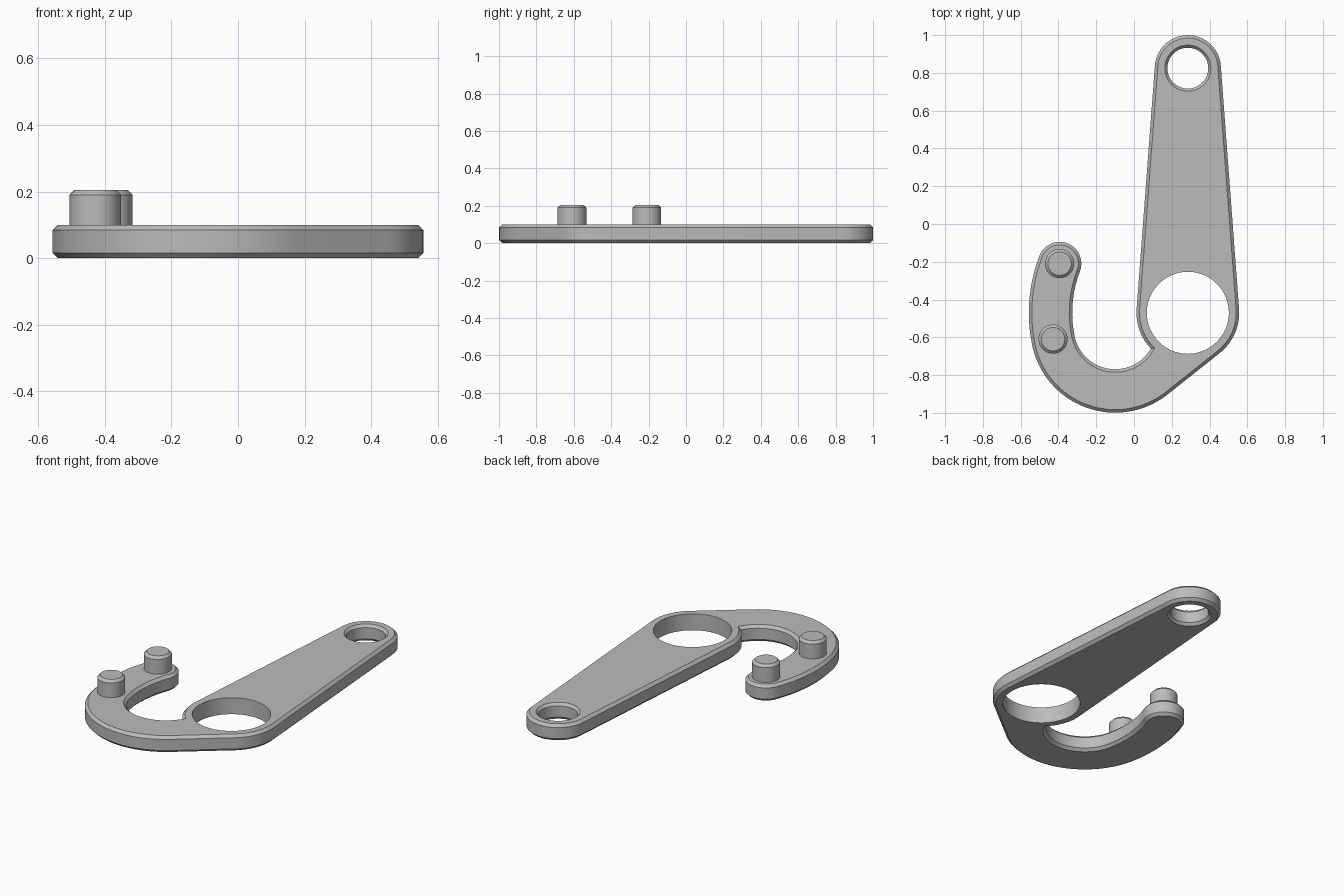
import bpy, bmesh
from math import pi, tau, acos, atan2, cos, sin, ceil
from mathutils import Vector

cube = bpy.data.objects.get("Cube")
if cube:
    bpy.data.objects.remove(cube, do_unlink=True)

THICK, CHAMFER = 0.10, 0.016
PIN_RADIUS, PIN_TOP = 0.077, 0.205

grey = bpy.data.materials.new("plain_grey")
grey.use_nodes = True
grey.diffuse_color = (0.5, 0.5, 0.5, 1)
grey.node_tree.nodes["Principled BSDF"].inputs["Base Color"].default_value = (0.5, 0.5, 0.5, 1)


def polar(centre, radius, angle):
    return centre + radius * Vector((cos(angle), sin(angle)))


def arc(centre, radius, start, end):
    steps = max(2, ceil(abs(end - start) / (tau / 96)))
    return [polar(centre, radius, start + (end - start) * i / steps) for i in range(steps + 1)]


def circle(centre, radius):
    return arc(centre, radius, 0, tau)[:-1]


def tangent_angle(p, rp, q, rq):
    """Angle of the outward normal on the straight edge running from circle p to circle q."""
    d = q - p
    return atan2(d.y, d.x) - acos((rp - rq) / d.length)


def inset(points, amount):
    """Mitred inward offset of a counter-clockwise outline."""
    result = []
    for i, p in enumerate(points):
        a = (p - points[i - 1]).normalized()
        b = (points[(i + 1) % len(points)] - p).normalized()
        na, nb = Vector((-a.y, a.x)), Vector((-b.y, b.x))
        result.append(p + (na + nb) * amount / (1 + na.dot(nb)))
    return result


def add_wall(bm, rings):
    """Join (outline, height) rings into a wall; return its first and last edge loops."""
    rows = [[bm.verts.new((p.x, p.y, z)) for p in pts] for pts, z in rings]
    for low, high in zip(rows, rows[1:]):
        for i in range(len(low)):
            bm.faces.new((low[i - 1], low[i], high[i], high[i - 1]))
    return [[bm.edges.get((row[i - 1], row[i])) for i in range(len(row))]
            for row in (rows[0], rows[-1])]


def finish(bm, name):
    bmesh.ops.recalc_face_normals(bm, faces=bm.faces[:])
    mesh = bpy.data.meshes.new(name)
    bm.to_mesh(mesh)
    bm.free()
    mesh.materials.append(grey)
    obj = bpy.data.objects.new(name, mesh)
    bpy.context.collection.objects.link(obj)
    bpy.ops.object.select_all(action='DESELECT')
    obj.select_set(True)
    bpy.context.view_layer.objects.active = obj
    bpy.ops.object.shade_smooth_by_angle(angle=pi / 6)
    return obj


# Key circles: lever end, pivot hub and hook bend
end, end_r = Vector((0.285, 0.825)), 0.175
hub, hub_r = Vector((0.285, -0.47)), 0.272
bend = Vector((-0.10, -0.55))
track_r, half_width = 0.727, 0.115          # hook arm follows an arc about the hub
arm_in, arm_out = track_r - half_width, track_r + half_width
reach = (bend - hub).length
bend_in, bend_out = arm_in - reach, arm_out - reach
join = atan2(bend.y - hub.y, bend.x - hub.x) % tau
tip_angle = atan2(0.26, -0.678)
tip = polar(hub, track_r, tip_angle)

# Outline of lever and hook, counter-clockwise
low = tangent_angle(bend, bend_out, hub, hub_r) % tau
side = tangent_angle(hub, hub_r, end, end_r)
notch = join + acos((hub_r ** 2 - bend_in ** 2 + reach ** 2) / (2 * reach * hub_r))
corner = polar(hub, hub_r, notch) - bend
path = (arc(bend, bend_out, join, low)
        + arc(hub, hub_r, low, side + tau)
        + arc(end, end_r, side, pi - side)
        + arc(hub, hub_r, pi - side, notch)
        + arc(bend, bend_in, atan2(corner.y, corner.x), join - tau)
        + arc(hub, arm_in, join, tip_angle)
        + arc(tip, half_width, tip_angle + pi, tip_angle + tau)
        + arc(hub, arm_out, tip_angle, join))
outline = []
for p in path:
    if not outline or (p - outline[-1]).length > 1e-4:
        outline.append(p)
if (outline[0] - outline[-1]).length < 1e-4:
    outline.pop()

# Plate with chamfered rim, chamfered end hole and plain hub hole
plate = bmesh.new()
rim = inset(outline, CHAMFER)
small, small_wide = circle(end, 0.108), circle(end, 0.122)
large = circle(hub, 0.217)
walls = [
    add_wall(plate, [(rim, 0), (outline, CHAMFER), (outline, THICK - CHAMFER), (rim, THICK)]),
    add_wall(plate, [(small_wide, 0), (small, CHAMFER), (small, THICK - CHAMFER), (small_wide, THICK)]),
    add_wall(plate, [(large, 0), (large, THICK)]),
]
for level, direction in ((0, -1), (1, 1)):
    edges = [e for wall in walls for e in wall[level]]
    bmesh.ops.triangle_fill(plate, edges=edges, use_beauty=True, normal=(0, 0, direction))
finish(plate, "hook_lever_plate")

# Two chamfered pins on the hook arm
for name, angle in (("tip_pin", tip_angle), ("lower_pin", atan2(-0.14, -0.715) % tau)):
    centre = polar(hub, track_r, angle)
    pin = bmesh.new()
    wide, narrow = circle(centre, PIN_RADIUS), circle(centre, PIN_RADIUS - 0.015)
    loops = add_wall(pin, [(wide, THICK - 0.01), (wide, PIN_TOP - 0.015), (narrow, PIN_TOP)])
    for loop in loops:
        bmesh.ops.contextual_create(pin, geom=loop)
    finish(pin, name)
